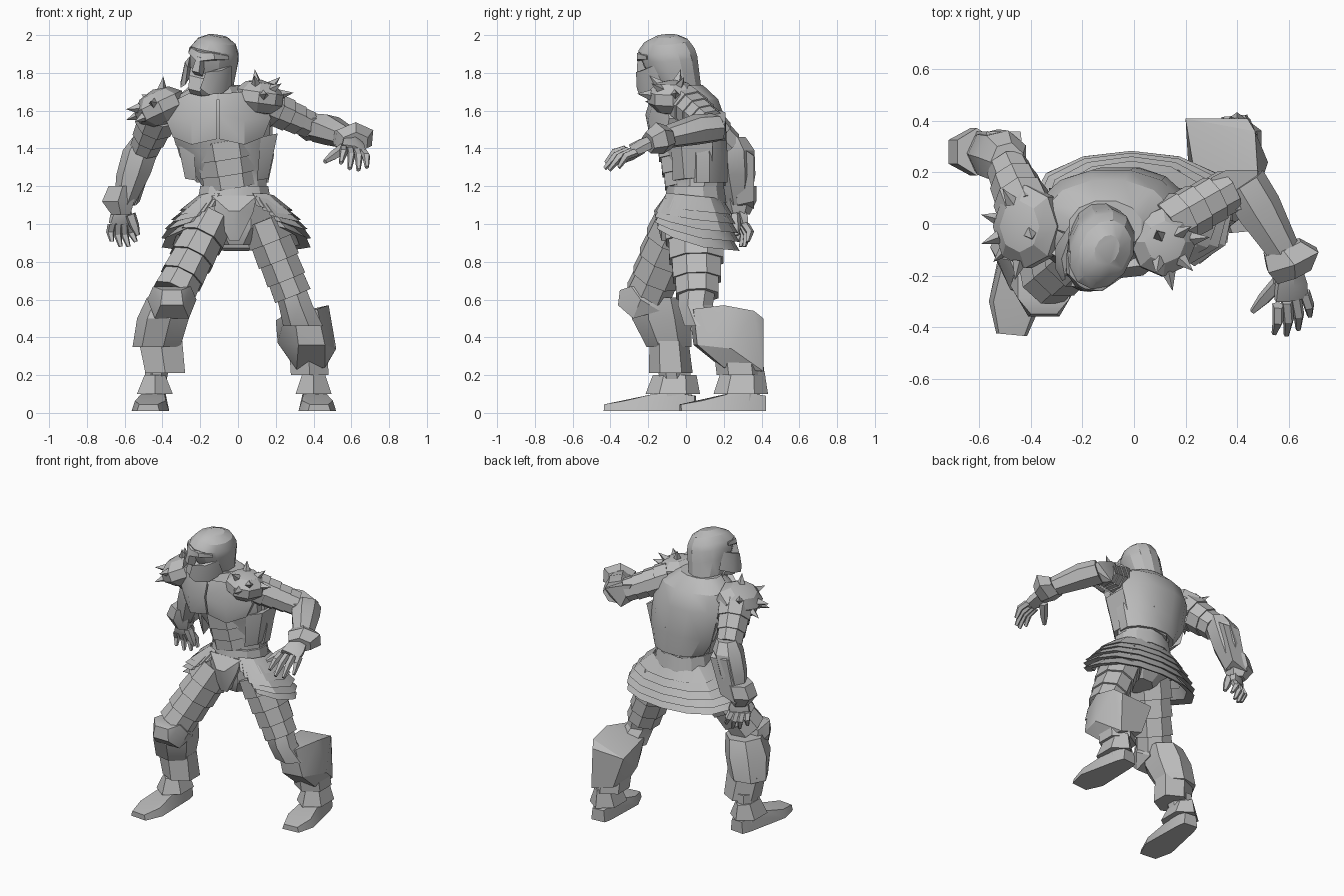
import bpy, bmesh, math
from mathutils import Vector, Matrix

cube = bpy.data.objects.get("Cube")
if cube:
    bpy.data.objects.remove(cube, do_unlink=True)

steel = bpy.data.materials.new("plain_steel_grey")
steel.use_nodes = True
steel.diffuse_color = (.5, .5, .5, 1)
steel.node_tree.nodes["Principled BSDF"].inputs["Base Color"].default_value = (.5, .5, .5, 1)
parts = []


def finish(name, bm):
    """Turn a bmesh into a named, coloured object."""
    bmesh.ops.recalc_face_normals(bm, faces=bm.faces)
    mesh = bpy.data.meshes.new(name)
    bm.to_mesh(mesh)
    bm.free()
    mesh.materials.append(steel)
    part = bpy.data.objects.new(name, mesh)
    bpy.context.collection.objects.link(part)
    parts.append(part)
    return part


def tube(name, stations, sides=8, axis=None, front=(0, -1, 0)):
    """Loft through stations of (x, y, z, half width, half depth)."""
    centres = [Vector(station[:3]) for station in stations]
    axis = Vector(axis) if axis else centres[-1] - centres[0]
    side = axis.cross(Vector(front)).normalized()
    depth = side.cross(axis).normalized()
    grow = 1 / math.cos(math.pi / sides)
    bm = bmesh.new()
    rings = []
    for centre, station in zip(centres, stations):
        ring = []
        for k in range(sides):
            angle = math.tau * (k + .5) / sides
            ring.append(bm.verts.new(centre + grow * (
                side * station[3] * math.cos(angle) + depth * station[4] * math.sin(angle))))
        rings.append(ring)
    for low, high in zip(rings, rings[1:]):
        for k in range(sides):
            n = (k + 1) % sides
            bm.faces.new((low[k], low[n], high[n], high[k]))
    bm.faces.new(rings[0])
    bm.faces.new(rings[-1])
    return finish(name, bm)


def hull(name, points):
    """Faceted convex plate around a few points."""
    bm = bmesh.new()
    verts = [bm.verts.new(point) for point in points]
    result = bmesh.ops.convex_hull(bm, input=verts)
    loose = {item for item in result["geom_interior"] + result["geom_unused"]
             if isinstance(item, bmesh.types.BMVert)}
    bmesh.ops.delete(bm, geom=list(loose), context="VERTS")
    bmesh.ops.dissolve_limit(bm, angle_limit=.05, verts=bm.verts, edges=bm.edges)
    return finish(name, bm)


def mirrored(points, centre=0):
    return [(centre + s * x, y, z) for s in (-1, 1) for x, y, z in points]


def lames(name, start, end, count, first, last, flare=1.12, sides=8):
    """Overlapping plates along a limb, each flared at its far edge."""
    start, end = Vector(start), Vector(end)
    first, last = Vector(first), Vector(last)
    for i in range(count):
        a, b = i / count, min(1, (i + 1.15) / count)
        near, far = first.lerp(last, a), first.lerp(last, b) * flare
        tube(f"{name}_{i + 1}", [(*start.lerp(end, a), *near), (*start.lerp(end, b), *far)], sides)


def spike(name, base, direction, length=.075, radius=.028):
    bm = bmesh.new()
    turn = direction.to_track_quat("Z", "Y").to_matrix().to_4x4()
    bmesh.ops.create_cone(bm, cap_ends=True, segments=4, radius1=radius, radius2=0, depth=length,
                          matrix=Matrix.Translation(base + direction * length * .4) @ turn)
    finish(name, bm)


def pauldron(name, centre, size, tilt, spikes):
    """Domed shoulder plate, tipped outwards and studded with spikes."""
    bm = bmesh.new()
    place = (Matrix.Translation(centre) @ Matrix.Rotation(math.radians(tilt), 4, "Y")
             @ Matrix.Diagonal((*size, 1)))
    bmesh.ops.create_uvsphere(bm, u_segments=8, v_segments=5, radius=1, matrix=place)
    finish(name, bm)
    for i, way in enumerate(spikes):
        base = place @ (Vector(way).normalized() * .92)
        spike(f"{name}_spike_{i + 1}", base, (base - Vector(centre)).normalized())


def hand(name, wrist, knuckles, tip, spread, thumb):
    """Palm, four curled fingers and a thumb."""
    wrist, knuckles, tip, spread = map(Vector, (wrist, knuckles, tip, spread))
    normal = (knuckles - wrist).cross(spread)
    tube(f"{name}_palm", [(*wrist, .04, .03), (*wrist.lerp(knuckles, .5), .06, .032),
                          (*knuckles, .065, .022)], 6, front=normal)
    for i in range(4):
        across = spread * (i / 1.5 - 1)
        root = knuckles + across * .85
        end = tip + across * 1.15 + (knuckles - tip) * (.22 if i in (0, 3) else 0)
        bend = root.lerp(end, .5) + normal.normalized() * math.copysign(.022, normal.z or 1)
        tube(f"{name}_finger_{i + 1}", [(*root, .019, .02), (*bend, .018, .018), (*end, .009, .01)],
             5, front=normal)
    a, b = map(Vector, thumb)
    tube(f"{name}_thumb", [(*a, .025, .022), (*a.lerp(b, .55), .022, .02), (*b, .01, .01)], 5, front=normal)


def foot(name, heel, toe, ankle):
    """Flat shoe, ankle and flared spat."""
    heel, toe = Vector(heel), Vector(toe)
    along = (toe - heel).normalized()
    side = Vector((-along.y, along.x, 0))
    points = []
    for t, width, height in ((0, .05, .08), (.12, .065, .09), (.45, .075, .09), (.75, .1, .055), (1, .06, .035)):
        for s in (-1, 1):
            base = heel.lerp(toe, t) + side * width * s
            points += [base, base - side * s * width * .18 + Vector((0, 0, height))]
    hull(f"{name}_shoe", points)
    x, y, z = ankle
    tube(f"{name}_ankle", [(x, y, .06, .06, .09), (x, y, z + .06, .05, .08)], axis=(0, 0, 1))
    tube(f"{name}_spat", [(x, y - .01, .1, .095, .125), (x, y, z, .055, .1)], 6, axis=(0, 0, 1))


UP = (0, 0, 1)

# Torso core, back shell and neck
tube("torso", [(-.02, .06, 1.1, .18, .15), (-.02, .06, 1.2, .17, .14), (-.05, .06, 1.3, .2, .15),
               (-.08, .03, 1.42, .25, .17), (-.1, .01, 1.56, .27, .18), (-.11, 0, 1.66, .24, .16),
               (-.12, -.03, 1.72, .13, .11)], 12, UP)
tube("back_shell", [(-.03, .09, 1.22, .19, .13), (-.06, .09, 1.36, .25, .13), (-.09, .06, 1.55, .27, .15),
                    (-.1, .03, 1.66, .24, .14), (-.11, -.01, 1.735, .14, .1)], 12, UP)
tube("neck", [(-.12, -.04, 1.64, .1, .1), (-.13, -.08, 1.8, .08, .09)], 10, UP)
tube("collar", [(-.12, -.04, 1.66, .17, .14), (-.12, -.05, 1.73, .115, .11)], 10, UP)

# Breastplate halves, with a ridge down the middle
for label, s in (("right", -1), ("left", 1)):
    plate = [(.005, -.18, 1.69), (.005, -.215, 1.58), (.005, -.19, 1.45), (.14, -.16, 1.7), (.24, -.1, 1.65),
             (.28, -.09, 1.56), (.24, -.1, 1.46), (.14, -.18, 1.42), (.14, -.2, 1.55), (.005, 0, 1.55),
             (.25, .04, 1.55)]
    hull(f"breastplate_{label}", [(-.105 + s * x, y, z) for x, y, z in plate])
    flank = [(.18, -.08, 1.46), (.27, -.03, 1.48), (.16, -.07, 1.23), (.22, -.01, 1.24),
             (.21, .14, 1.25), (.27, .14, 1.48)]
    hull(f"flank_plate_{label}", [(-.06 + s * x, y, z) for x, y, z in flank])
lames("belly_plate", (-.07, .03, 1.45), (-.03, .05, 1.2), 3, (.17, .18), (.14, .15), 1.07)
lames("belt", (-.02, .05, 1.2), (-.02, .05, 1.11), 1, (.18, .15), (.19, .16), 1.03, 12)
tube("pelvis", [(-.01, .04, 1.14, .18, .14), (-.01, .04, .98, .19, .14), (-.01, .03, .89, .09, .09)], 8, UP)
hull("groin_plate", mirrored([(.12, -.11, 1.15), (.1, -.13, 1.06), (.025, -.13, .91), (.03, -.17, 1.07),
                              (.1, 0, 1.12), (.02, 0, .92)], -.02))

# Skirt of layered plates, open at the front and rising towards the opening
for tier in range(5):
    bm = bmesh.new()
    gap = math.radians(26 + 4 * tier)
    bulge = math.sin(tier * .45)
    rows = []
    for step in range(11):
        phi = gap + (math.tau - 2 * gap) * step / 10
        lift = .1 * max(0, math.cos(phi)) * tier / 4
        row = []
        for grow, drop in ((-.1, 0), (0, .08), (-.06, .068)):
            x = -.01 + (.3 + .1 * bulge + grow) * math.sin(phi)
            reach = math.copysign(abs(math.cos(phi)) ** .75, math.cos(phi))
            y = .04 - (.205 + .04 * bulge + grow * .5) * reach
            row.append(bm.verts.new((x, y, 1.15 - .047 * tier - drop - .1 * (y - .04) + lift)))
        rows.append(row)
    for a, b in zip(rows, rows[1:]):
        for k in range(3):
            n = (k + 1) % 3
            bm.faces.new((a[k], b[k], b[n], a[n]))
    bm.faces.new(rows[0])
    bm.faces.new(rows[-1])
    finish(f"skirt_tier_{tier + 1}", bm)

# Right leg, stepping forward
lames("right_thigh", (-.14, -.02, 1.02), (-.34, -.2, .63), 4, (.11, .14), (.1, .105))
hull("right_knee_guard", mirrored([(.1, -.29, .67), (.13, -.24, .6), (.05, -.35, .65), (.06, -.36, .57),
                                   (.09, -.28, .5), (.1, -.16, .65), (.1, -.14, .54)], -.35))
tube("right_calf_guard", [(-.36, -.14, .61, .11, .12), (-.39, -.13, .5, .13, .145),
                          (-.425, -.09, .35, .12, .11)], 7, UP)
tube("right_greave", [(-.41, -.09, .38, .115, .09), (-.385, -.08, .21, .105, .1)], 6, UP)
tube("right_shin", [(-.41, -.09, .35, .07, .08), (-.44, -.07, .12, .05, .06)], 8, UP)
foot("right_foot", (-.43, .05, .01), (-.475, -.43, .01), (-.44, -.06, .2))

# Left leg, trailing
lames("left_thigh", (.13, .05, 1.02), (.29, .06, .62), 4, (.115, .16), (.09, .1))
tube("left_knee", [(.28, .06, .66, .08, .09), (.31, .05, .57, .085, .085), (.35, .1, .46, .1, .1)], 7, UP)
hull("left_calf_guard", [(.25, .1, .52), (.3, .02, .51), (.42, .04, .55), (.48, .2, .57), (.47, .36, .54),
                         (.44, .41, .5), (.2, .41, .49), (.21, .24, .37), (.32, .04, .36), (.46, .06, .36),
                         (.52, .24, .34), (.45, .41, .22), (.28, .41, .27), (.31, .2, .23), (.46, .2, .24)])
tube("left_greave", [(.37, .27, .36, .1, .11), (.38, .29, .2, .1, .11)], 6, UP)
foot("left_foot", (.39, .42, .01), (.43, -.03, .01), (.4, .3, .22))

# Left arm, reaching out to the side
pauldron("left_pauldron", (.11, -.07, 1.67), (.135, .14, .095), 8,
         [(-.2, .2, 1), (.5, .3, .9), (-.2, -.6, .8), (.6, -.6, .7), (.2, -1, .2), (1, .1, .4)])
lames("left_upper_arm", (.12, -.01, 1.64), (.37, .13, 1.53), 4, (.095, .095), (.065, .075), 1.1)
hull("left_elbow_guard", [(.3, .18, 1.6), (.36, .21, 1.59), (.48, .21, 1.54), (.5, .18, 1.5), (.36, .21, 1.44),
                          (.32, .1, 1.47), (.47, .06, 1.45), (.34, .05, 1.57), (.47, .06, 1.55)])
tube("left_forearm", [(.42, .16, 1.51, .085, .07), (.48, .06, 1.5, .085, .075), (.6, -.14, 1.45, .055, .05)],
     7, front=UP)
tube("left_cuff", [(.575, -.09, 1.46, .075, .055), (.615, -.14, 1.455, .105, .075), (.62, -.2, 1.43, .07, .05)],
     6, front=UP)
hand("left_hand", (.61, -.17, 1.44), (.61, -.29, 1.39), (.615, -.42, 1.29), (.06, .03, -.01),
     ((.56, -.23, 1.4), (.46, -.34, 1.33)))

# Right arm, hanging behind
pauldron("right_pauldron", (-.41, -.01, 1.62), (.145, .17, .1), -25,
         [(.4, -.2, 1), (-.9, -.3, .5), (-1, .2, .1), (-.2, -1, .4), (-.8, -.6, -.1), (-.3, .6, .7)])
lames("right_upper_arm", (-.41, .03, 1.6), (-.49, .22, 1.41), 3, (.105, .11), (.07, .075), 1.1)
tube("right_forearm", [(-.49, .24, 1.46, .06, .07), (-.51, .26, 1.39, .09, .095),
                       (-.55, .27, 1.26, .085, .09), (-.6, .28, 1.1, .05, .055)], 7, UP)
hull("right_forearm_guard", [(-.43, .26, 1.43), (-.44, .36, 1.36), (-.57, .36, 1.37), (-.6, .26, 1.36),
                             (-.52, .36, 1.12), (-.64, .36, 1.08), (-.65, .26, 1.15), (-.54, .27, 1.1)])
tube("right_cuff", [(-.61, .28, 1.2, .075, .08), (-.635, .28, 1.12, .085, .08), (-.62, .28, 1.05, .05, .05)],
     6, UP)
hand("right_hand", (-.61, .28, 1.08), (-.62, .29, 1), (-.6, .3, .88), (.055, .025, 0),
     ((-.57, .26, 1.05), (-.53, .27, .94)))

# Helmeted head, shaped facing forward and then turned
head_start = len(parts)
tube("helmet", [(0, .06, -.12, .105, .11), (0, .025, -.02, .118, .14), (0, .01, .05, .123, .152),
                (0, 0, .09, .118, .152), (0, .005, .135, .095, .12), (0, .01, .165, .045, .06)], 12, UP)
hull("brow", mirrored([(.012, -.175, .03), (.012, -.162, .075), (.07, -.142, .085), (.08, -.14, .055),
                       (.12, -.06, .08), (.12, -.06, .06), (.05, -.08, .1)]))
hull("nose_guard", mirrored([(.012, -.17, .05), (.014, -.155, .06), (.022, -.178, -.03), (.024, -.13, -.05),
                             (.014, -.1, .05)]))
hull("jaw", mirrored([(.05, -.14, -.06), (.035, -.15, -.13), (.035, -.12, -.155), (.09, -.02, -.13),
                      (.08, -.08, -.02), (.05, -.02, -.14)]))
for label, s in (("right", -1), ("left", 1)):
    cheek = [(.055, -.165, -.02), (.045, -.175, -.11), (.11, -.1, 0), (.126, -.02, .03), (.125, .03, -.08),
             (.128, -.07, -.12), (.085, -.145, -.135), (.09, -.04, -.06)]
    hull(f"cheek_guard_{label}", [(s * x, y, z) for x, y, z in cheek])
pose = (Matrix.Translation((-.14, -.095, 1.835)) @ Matrix.Rotation(math.radians(-27), 4, "Z")
        @ Matrix.Rotation(math.radians(12), 4, "Y"))
for part in parts[head_start:]:
    part.data.transform(pose)

# Soft shading on gentle bends only
bpy.ops.object.select_all(action="DESELECT")
for part in parts:
    part.select_set(True)
bpy.context.view_layer.objects.active = parts[0]
bpy.ops.object.shade_smooth_by_angle(angle=math.radians(28))
